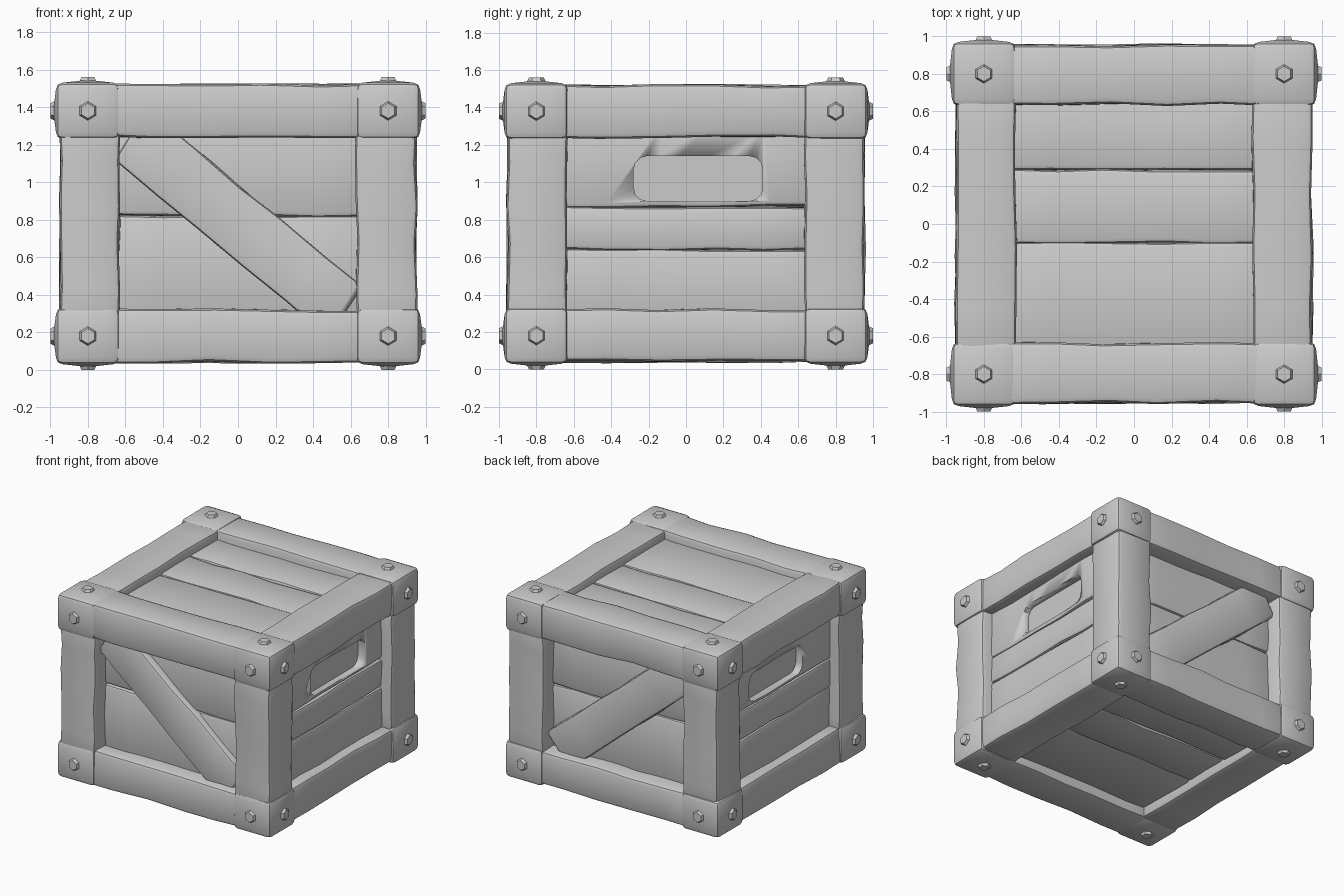
import bpy, bmesh, math, random
from mathutils import Vector, Matrix

random.seed(4)
if "Cube" in bpy.data.objects:
    bpy.data.objects.remove(bpy.data.objects["Cube"])

GREY = (0.6, 0.6, 0.6, 1)
wood = bpy.data.materials.new("weathered grey")
wood.use_nodes = True
wood.diffuse_color = GREY
wood.node_tree.nodes["Principled BSDF"].inputs["Base Color"].default_value = GREY

MID = 0.78  # height of the crate's centre


def finish(bm, name, smooth=40):
    bmesh.ops.recalc_face_normals(bm, faces=bm.faces)
    mesh = bpy.data.meshes.new(name)
    bm.to_mesh(mesh)
    bm.free()
    mesh.materials.append(wood)
    ob = bpy.data.objects.new(name, mesh)
    bpy.context.collection.objects.link(ob)
    bpy.ops.object.select_all(action='DESELECT')
    ob.select_set(True)
    bpy.context.view_layer.objects.active = ob
    bpy.ops.object.shade_smooth_by_angle(angle=math.radians(smooth))
    return ob


def timber(name, lo, hi, bevel=0.03, cuts=4, rough=0.008, turn=None):
    """Hewn timber between two corners, cut along its length and roughened."""
    lo, hi = Vector(lo), Vector(hi)
    size = hi - lo
    axis = max(range(3), key=lambda i: size[i])
    bm = bmesh.new()
    bmesh.ops.create_cube(bm, size=1, matrix=Matrix.Diagonal((*size, 1)))
    along = [e for e in bm.edges
             if abs(e.verts[0].co[axis] - e.verts[1].co[axis]) > size[axis] / 2]
    bmesh.ops.subdivide_edges(bm, edges=along, cuts=cuts, use_grid_fill=True)
    for v in bm.verts:
        for i in range(3):
            v.co[i] += random.uniform(-rough, rough) * (4 if i == axis else 1)
    sharp = [e for e in bm.edges if e.calc_face_angle(0) > 0.8]
    bmesh.ops.bevel(bm, geom=sharp, offset=bevel, segments=2, profile=0.5,
                    affect='EDGES')
    if turn:
        bm.transform(turn)
    bmesh.ops.translate(bm, verts=bm.verts, vec=(lo + hi) / 2)
    return finish(bm, name)


def corner_block(name, centre, size):
    """Rounded block whose faces swell slightly towards the bolt."""
    bm = bmesh.new()
    bmesh.ops.create_cube(bm, size=1, matrix=Matrix.Diagonal((*size, 1)))
    bmesh.ops.bevel(bm, geom=bm.edges[:], offset=0.035, segments=2, profile=0.5,
                    affect='EDGES')
    faces = sorted(bm.faces, key=lambda f: -f.calc_area())[:6]
    for f in faces:
        n = f.normal.copy()
        poked = bmesh.ops.poke(bm, faces=[f])
        poked["verts"][0].co += n * 0.015
    bmesh.ops.translate(bm, verts=bm.verts, vec=centre)
    finish(bm, name)


def bolt(name, base, direction):
    rot = Vector(direction).to_track_quat('Z', 'Y').to_matrix().to_4x4()
    bm = bmesh.new()
    bmesh.ops.create_cone(bm, cap_ends=True, segments=6, radius1=0.065, radius2=0.04,
                          depth=0.05, matrix=Matrix.Translation(base) @ rot)
    finish(bm, name, 50)


# Corner blocks, each with a bolt on its three outer faces
for sx in (-1, 1):
    for sy in (-1, 1):
        for sz in (-1, 1):
            c = Vector((sx * 0.8, sy * 0.8, MID + sz * 0.6))
            corner_block("corner_block", c, (0.34, 0.34, 0.30))
            for i, (s, half) in enumerate(zip((sx, sy, sz), (0.175, 0.175, 0.155))):
                d = Vector((0, 0, 0))
                d[i] = s
                bolt("corner_bolt", c + d * half, d)

# Frame: four posts, and rails along both horizontal directions
for a in (-1, 1):
    for b in (-1, 1):
        cx, cy, cz = a * 0.79, b * 0.795, MID + b * 0.6
        timber("post", (cx - 0.16, cy - 0.16, 0.2), (cx + 0.16, cy + 0.16, 1.36))
        z = MID + a * 0.6
        timber("long_rail", (-0.75, cy - 0.16, z - 0.14), (0.75, cy + 0.16, z + 0.14))
        timber("side_rail", (cx - 0.16, -0.75, cz - 0.14), (cx + 0.16, 0.75, cz + 0.14))

# Top and bottom planks
for z in (0.16, 1.40):
    for y0, y1 in ((-0.68, -0.10), (-0.10, 0.29), (0.29, 0.68)):
        timber("lid_plank" if z > 1 else "floor_plank",
               (-0.7, y0, z - 0.05), (0.7, y1, z + 0.05), 0.025)

# Front and back planks, each with a diagonal brace
slope = Matrix.Rotation(math.radians(39.6), 4, 'Y')
for s in (-1, 1):
    for z0, z1 in ((0.25, 0.82), (0.82, 1.32)):
        timber("wall_plank", (-0.7, s * 0.77 - 0.05, z0), (0.7, s * 0.77 + 0.05, z1), 0.025)
    timber("diagonal_brace", (-0.74, s * 0.81 - 0.07, MID - 0.16),
           (0.74, s * 0.81 + 0.07, MID + 0.16), 0.02, turn=slope)

# Side planks, the upper one with a rounded hand hold
for s in (-1, 1):
    for z0, z1 in ((0.25, 0.64), (0.64, 0.87), (0.87, 1.32)):
        plank = timber("side_plank", (s * 0.79 - 0.07, -0.7, z0),
                       (s * 0.79 + 0.07, 0.7, z1), 0.025)
    bm = bmesh.new()
    bmesh.ops.create_cube(bm, size=1, matrix=Matrix.Diagonal((0.2, 0.69, 0.24, 1)))
    ends = [e for e in bm.edges if abs(e.verts[0].co.x - e.verts[1].co.x) > 0.1]
    bmesh.ops.bevel(bm, geom=ends, offset=0.07, segments=3, profile=0.5, affect='EDGES')
    bmesh.ops.translate(bm, verts=bm.verts, vec=(s * 0.9, 0.065, 1.02))
    cutter = finish(bm, "hand_hold_cutter", 30)
    cutter.hide_render = True
    cutter.hide_set(True)
    cut = plank.modifiers.new("hand_hold", 'BOOLEAN')
    cut.operation = 'DIFFERENCE'
    cut.solver = 'EXACT'
    cut.object = cutter
